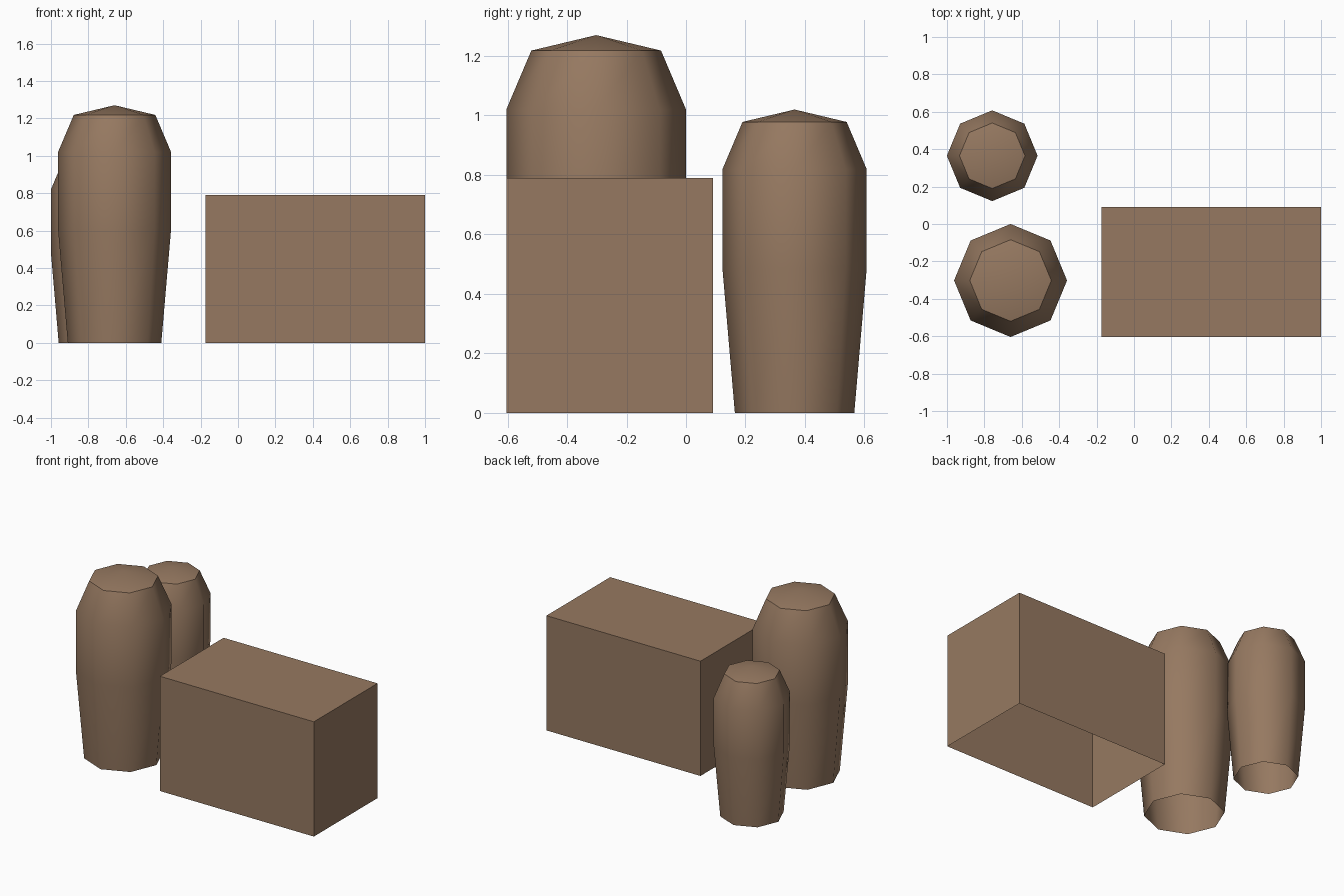
import bpy, bmesh, math

if "Cube" in bpy.data.objects:
    bpy.data.objects.remove(bpy.data.objects["Cube"])

brown = bpy.data.materials.new("sack brown")
brown.diffuse_color = (0.305, 0.191, 0.119, 1)
brown.use_nodes = True
brown.node_tree.nodes["Principled BSDF"].inputs["Base Color"].default_value = brown.diffuse_color


def finish(name, bm, location):
    mesh = bpy.data.meshes.new(name)
    bm.to_mesh(mesh)
    bm.free()
    mesh.materials.append(brown)
    obj = bpy.data.objects.new(name, mesh)
    obj.location = location
    bpy.context.collection.objects.link(obj)
    return obj


# Crate: plain box with an open underside
def crate(name, x0, x1, y0, y1, height):
    bm = bmesh.new()
    bmesh.ops.create_cube(bm, size=1)
    bottom = [f for f in bm.faces if f.normal.z < -0.5]
    bmesh.ops.delete(bm, geom=bottom, context='FACES_ONLY')
    bmesh.ops.scale(bm, vec=(x1 - x0, y1 - y0, height), verts=bm.verts)
    return finish(name, bm, ((x0 + x1) / 2, (y0 + y1) / 2, height / 2))


# Sack: eight-sided turned profile, open underside, low pointed cap
PROFILE = [(0.25, 0), (0.302, 0.605), (0.302, 1.02), (0.218, 1.218)]
APEX = 1.27
SIDES = 8


def sack(name, x, y, scale):
    bm = bmesh.new()
    rings = []
    for r, z in PROFILE:
        rings.append([bm.verts.new((r * scale * math.cos(math.tau * i / SIDES),
                                    r * scale * math.sin(math.tau * i / SIDES),
                                    z * scale)) for i in range(SIDES)])
    tip = bm.verts.new((0, 0, APEX * scale))
    for i in range(SIDES):
        j = (i + 1) % SIDES
        for low, high in zip(rings, rings[1:]):
            bm.faces.new((low[i], low[j], high[j], high[i]))
        bm.faces.new((rings[-1][i], rings[-1][j], tip))
    obj = finish(name, bm, (x, y, 0))
    # Rounded sides, crisp rim around the cap
    bpy.ops.object.select_all(action='DESELECT')
    obj.select_set(True)
    bpy.context.view_layer.objects.active = obj
    bpy.ops.object.shade_smooth_by_angle(angle=math.radians(48))
    return obj


crate("crate", -0.173, 1.0, -0.603, 0.09, 0.79)
sack("large_sack", -0.66, -0.302, 1.0)
sack("small_sack", -0.758, 0.365, 0.803)
